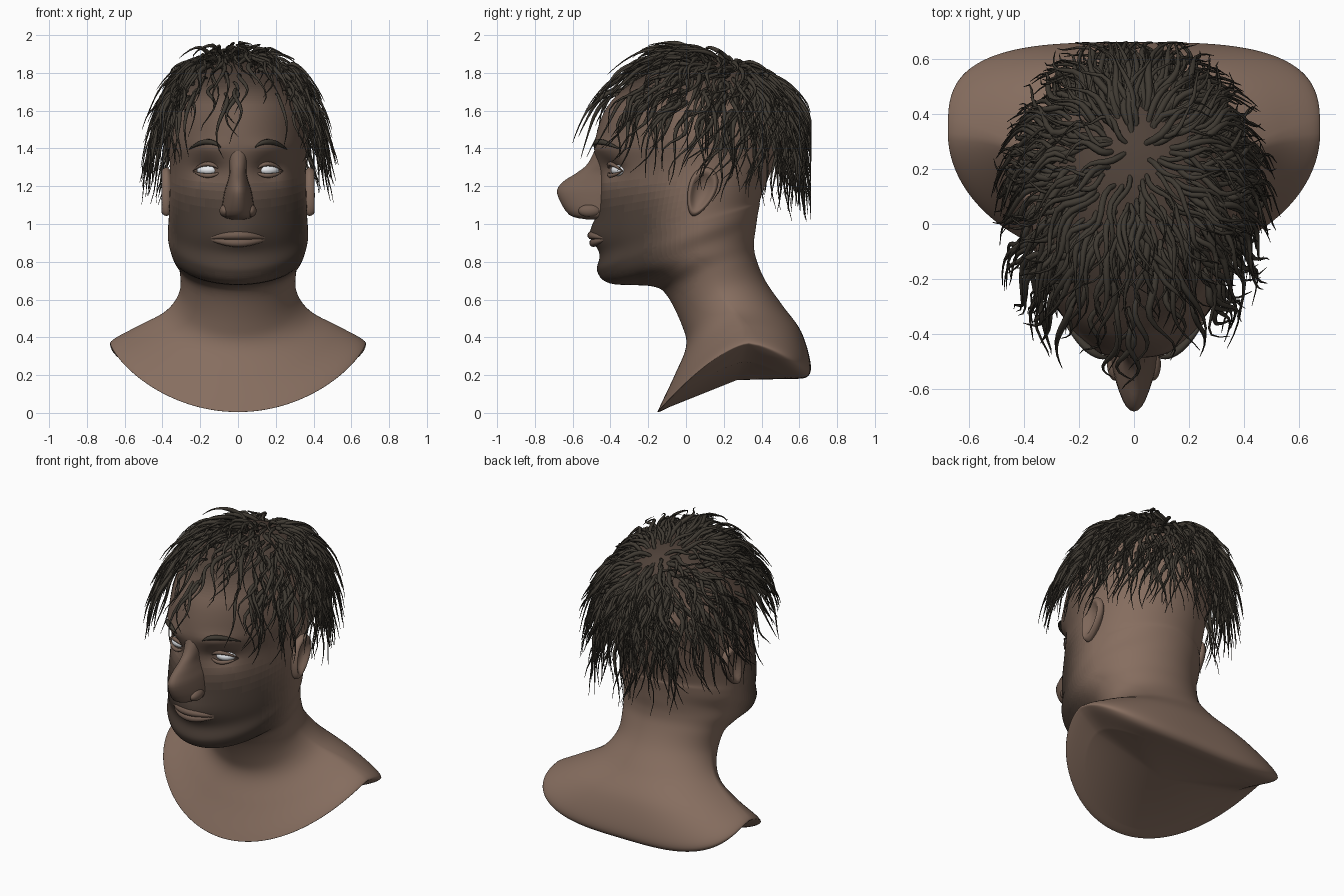
import bpy, bmesh, math, random
from mathutils import Vector, Matrix

if "Cube" in bpy.data.objects:
    bpy.data.objects.remove(bpy.data.objects["Cube"])

random.seed(7)
sin, cos, pi = math.sin, math.cos, math.pi
TONES = 20


def material(name, rgb):
    m = bpy.data.materials.new(name)
    m.diffuse_color = (*rgb, 1)
    m.use_nodes = True
    m.node_tree.nodes["Principled BSDF"].inputs["Base Color"].default_value = m.diffuse_color
    return m


# Skin runs in steps from bare skin to stubble / scalp shadow
LIGHT, DARK = Vector((0.24, 0.155, 0.115)), Vector((0.05, 0.036, 0.028))
skins = [material(f"skin_{i}", LIGHT.lerp(DARK, i / TONES)) for i in range(TONES + 1)]
hair_mat = material("hair", (0.05, 0.042, 0.032))
eye_mat = material("eye_white", (0.8, 0.82, 0.85))


def ramp(v, a, b):
    t = min(1, max(0, (v - a) / (b - a)))
    return t * t * (3 - 2 * t)


def link(me, name, mat_list):
    me.materials.clear()
    for m in mat_list:
        me.materials.append(m)
    ob = bpy.data.objects.new(name, me)
    bpy.context.collection.objects.link(ob)


def finish(bm, name, mats):
    bmesh.ops.recalc_face_normals(bm, faces=bm.faces)
    me = bpy.data.meshes.new(name)
    for f in bm.faces:
        f.smooth = True
    bm.to_mesh(me)
    bm.free()
    keep = [p.material_index for p in me.polygons]
    link(me, name, mats)
    me.polygons.foreach_set("material_index", keep)


def loft(rings, sub, seg):
    """Smooth skin over tilted rings: front y,z, back y,z, half width, side y,z."""
    last, dense = len(rings) - 1, [rings[-1]]
    for i in reversed(range(last)):
        a, b, c, d = [Vector(rings[min(max(i + k, 0), last)]) for k in (-1, 0, 1, 2)]
        for s in reversed(range(sub)):
            t = s / sub
            dense.append(b + ((c - a) * t + (2 * a - 5 * b + 4 * c - d) * t ** 2
                              + (3 * b - a - 3 * c + d) * t ** 3) / 2)
    bm, rows = bmesh.new(), []
    for yf, zf, yb, zb, w, ys, zs in dense:
        neck = ramp(zs, 0.36, 0.55)      # below this: squarer back, rounded shoulder crest
        row = []
        for k in range(seg):
            s, c = sin(2 * pi * k / seg), cos(2 * pi * k / seg)
            e, y, z = (1, yf, zf) if c >= 0 else (0.62 + 0.38 * neck, yb, zb)
            q = abs(c) ** e
            row.append(bm.verts.new((w * math.copysign(abs(s) ** e, s), ys + (y - ys) * q,
                                     zs + (z - zs) * q ** (1.5 - 0.5 * neck))))
        rows.append(row)
    for r, q in zip(rows, rows[1:]):
        for k in range(seg):
            bm.faces.new((r[k - 1], r[k], q[k], q[k - 1]))
    for row in (rows[0], rows[-1]):
        mid = bm.verts.new(sum((v.co for v in row), Vector()) / seg)
        for k in range(seg):
            bm.faces.new((row[k - 1], row[k], mid))
    return bm


def tubes(name, strands, mat, res=1):
    """Tapered tubes; each strand is a list of (point, radius)."""
    cu = bpy.data.curves.new(name, 'CURVE')
    cu.dimensions = '3D'
    cu.bevel_depth, cu.bevel_resolution, cu.use_fill_caps = 1, res, True
    for st in strands:
        sp = cu.splines.new('POLY')
        sp.points.add(len(st) - 1)
        for pt, (co, r) in zip(sp.points, st):
            pt.co, pt.radius = (*co, 1), r
        sp.use_smooth = True
    tmp = bpy.data.objects.new(name + "_path", cu)
    bpy.context.collection.objects.link(tmp)
    bpy.context.view_layer.update()
    me = bpy.data.meshes.new_from_object(tmp.evaluated_get(bpy.context.evaluated_depsgraph_get()))
    bpy.data.objects.remove(tmp)
    link(me, name, [mat])


def arc(a, b, c, r, sx=1, n=12):
    """Quadratic path through a, b, c, thick in the middle."""
    out = []
    for i in range(n + 1):
        t = i / n
        p = (Vector(a) * (1 - t) * (1 - 2 * t) + Vector(b) * 4 * t * (1 - t)
             + Vector(c) * t * (2 * t - 1))
        p.x *= sx
        out.append((p, r * (0.15 + 0.85 * sin(pi * t))))
    return out


# Bust: underside, shoulders, neck and jaw from rings, then a rounded skull
rings = [
    (-0.09, 0.03, 0.55, 0.18, 0.52, 0.31, 0.27),
    (-0.145, 0.005, 0.64, 0.19, 0.655, 0.33, 0.35),
    (-0.14, 0.03, 0.66, 0.26, 0.665, 0.33, 0.385),
    (-0.06, 0.20, 0.61, 0.43, 0.53, 0.31, 0.46),
    (0.0, 0.35, 0.51, 0.57, 0.38, 0.25, 0.54),
    (-0.02, 0.46, 0.42, 0.70, 0.31, 0.18, 0.64),
    (-0.10, 0.62, 0.37, 0.82, 0.31, 0.13, 0.76),
    (-0.18, 0.67, 0.36, 0.90, 0.34, 0.05, 0.82),
    (-0.40, 0.685, 0.37, 0.98, 0.355, 0.0, 0.86),
    (-0.47, 0.75, 0.38, 1.05, 0.37, 0.0, 0.92),
    (-0.455, 0.84, 0.39, 1.10, 0.37, 0.0, 0.98),
    (-0.475, 0.96, 0.40, 1.15, 0.365, 0.0, 1.07),
    (-0.455, 1.25, 0.49, 1.38, 0.36, 0.05, 1.30),
    (-0.485, 1.40, 0.53, 1.48, 0.375, 0.08, 1.43)]
for i in range(1, 7):
    a = 0.25 * i
    c, z = cos(a), 1.45 + 0.42 * sin(a)
    rings.append((0.15 - 0.62 * c, z, 0.15 + 0.39 * c, z, 0.385 * c ** 0.8, 0.13, z))
body = loft(rings, 7, 112)


def bump(v, x, z, sx, sz, depth):
    v.co.y += depth * math.exp(-((abs(v.co.x) - x) / sx) ** 2 - ((v.co.z - z) / sz) ** 2)


# Eye sockets, brow ridge and muzzle
for v in body.verts:
    if v.co.y < -0.1 and v.co.z > 0.75:
        bump(v, 0.16, 1.285, 0.07, 0.05, 0.05)
        bump(v, 0.16, 1.41, 0.10, 0.035, -0.02)
        bump(v, 0, 0.95, 0.12, 0.07, -0.035)
for f in body.faces:
    c = f.calc_center_median()
    beard = ramp(c.y, 0.1, -0.25) * ramp(c.z, 0.6, 0.76) * ramp(c.z, 1.4, 1.05)
    face = 0.4 * ramp(c.y, 0.1, -0.2) * ramp(c.z, 1.0, 1.2)
    tone = max(0.9 * beard, face, 0.85 * ramp(c.z, 1.5, 1.78))
    f.material_index = round(TONES * tone)
finish(body, "bust", skins)

# Nose
nose = loft([(yf, z, -0.38, z, w, -0.44, z) for z, yf, w in (
    (1.025, -0.53, 0.04), (1.05, -0.62, 0.085), (1.16, -0.682, 0.075),
    (1.22, -0.655, 0.057), (1.27, -0.58, 0.045), (1.32, -0.52, 0.047), (1.41, -0.475, 0.05))], 4, 32)
finish(nose, "nose", [skins[7]])


def ball(name, loc, scale, mat, rot=0, axis='Z', shape=None):
    bm = bmesh.new()
    bmesh.ops.create_uvsphere(bm, u_segments=32, v_segments=20, radius=1)
    for v in bm.verts:
        if shape:
            shape(v.co)
    bm.transform(Matrix.Translation(loc) @ Matrix.Rotation(rot, 4, axis)
                 @ Matrix.Diagonal((*scale, 1)))
    finish(bm, name, [mat])


for s, side in ((1, "left"), (-1, "right")):
    def cup(co):
        # hollow the outward face of the ear
        r = math.hypot(co.y, co.z)
        if co.x * s > 0:
            co.x = s * (1 - r) * (9 * r ** 5 - 0.3)
        co.y *= 1 + 0.3 * co.z

    ball("ear_" + side, (s * 0.38, 0.08, 1.17), (0.045, 0.072, 0.135), skins[3], -0.35, 'X', cup)
    ball("nostril_" + side, (s * 0.068, -0.51, 1.07), (0.03, 0.06, 0.034), skins[7])
    ball("eye_" + side, (s * 0.16, -0.35, 1.285), (0.06, 0.046, 0.032), eye_mat, s * 0.38)
    inner, outer = (0.085, -0.40, 1.28), (0.24, -0.335, 1.28)
    tubes("eyelids_" + side, [arc(inner, (0.16, -0.40, z), outer, 0.012, s)
                              for z in (1.318, 1.256)], skins[7], 3)
    tubes("eyebrow_" + side, [arc((0.09, -0.485, 1.405), (0.165, -0.455, 1.435), (0.26, -0.345, 1.395),
                                  0.015, s)], hair_mat, 2)

# Lips
tubes("lips", [arc((-0.16, -0.415, 0.922), (0, y, z), (0.16, -0.415, 0.922), 0.022)
               for y, z in ((-0.50, 0.94), (-0.49, 0.9))], skins[8], 4)

# Hair: wavy tapered locks flowing away from a whorl at the back of the crown
CENTRE, RADII = Vector((0, 0.04, 1.42)), Vector((0.385, 0.51, 0.45))
POLE, FRONT, SIDE = Vector((0, 0.45, 0.89)), Vector((0, -0.89, 0.45)), Vector((1, 0, 0))


def lock(phi, a0, da, lift, n=10):
    amp, ph, freq = random.uniform(0.015, 0.05), random.uniform(0, 2 * pi), random.uniform(5, 9)
    thick, pts = random.uniform(0.009, 0.014), []
    lift += 0.09 * ramp(a0, 1.2, 0.5) - 0.05 * max(0, -cos(phi)) * ramp(a0, 0.3, 0.8)
    for i in range(n + 1):
        t = i / n
        a = a0 + da * t
        p = phi + amp * t ** 0.5 * sin(freq * t + ph) / (0.45 * max(0.3, sin(a)))
        d = POLE * cos(a) + (FRONT * cos(p) + SIDE * sin(p)) * sin(a)
        if d.z < 0:                                  # hang straight below the widest part
            flat = math.hypot(d.x, d.y)
            d.x, d.y = d.x / flat, d.y / flat
        out = 1 + (lift + 0.1 * abs(d.x)) * t ** 0.65
        co = CENTRE + Vector([r * k * out for r, k in zip(RADII, d)])
        co.z -= (0.18 - 0.08 * max(0, cos(p))) * t * t * sin(a) ** 2
        co.z += 0.25 * amp * sin(freq * t - ph) * t
        co.z, co.y = min(co.z, 1.985), min(co.y, 0.66)
        belly = 0.55 + 0.45 * sin(pi * min(1, t * 1.4))
        pts.append((co, thick * belly * (1 - t ** 3) + 0.001))
    return pts


locks = []
while len(locks) < 540:
    phi = random.uniform(-pi, pi)
    top = math.radians(68 + 12 * cos(phi))
    a0 = math.acos(1 - random.random() ** 1.15 * (1 - cos(top)))
    if cos(phi) > 0.75 and a0 > 0.85 and random.random() < 0.7:
        continue                                     # thin fringe over the forehead
    locks.append(lock(phi, a0, math.radians(random.uniform(22, 38)), random.uniform(0.08, 0.28)))
tubes("hair", locks, hair_mat)
